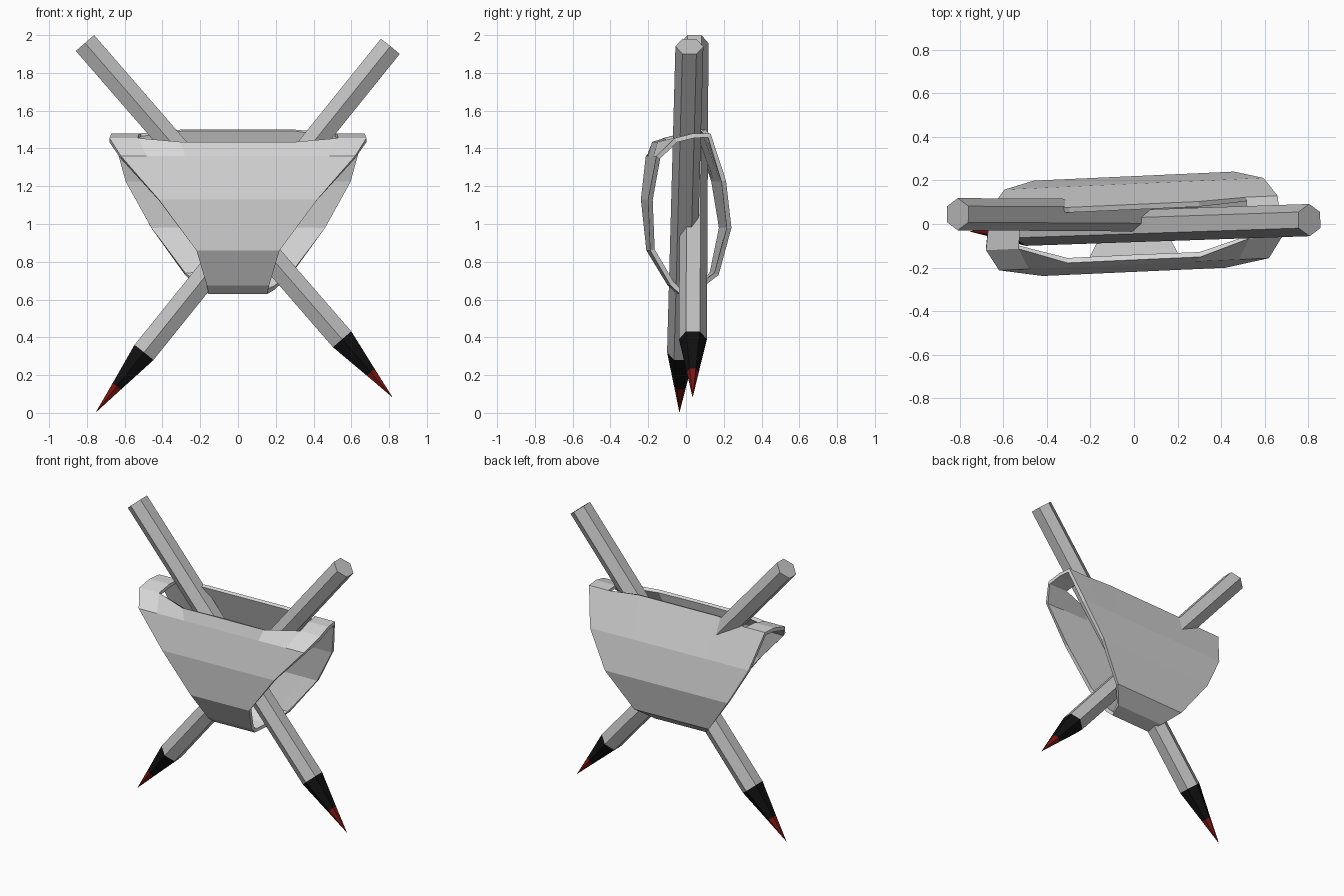
import bpy, bmesh, math
from mathutils import Vector

if "Cube" in bpy.data.objects:
    bpy.data.objects.remove(bpy.data.objects["Cube"])


def material(name, rgb):
    m = bpy.data.materials.new(name)
    m.diffuse_color = (*rgb, 1)
    m.use_nodes = True
    m.node_tree.nodes["Principled BSDF"].inputs["Base Color"].default_value = m.diffuse_color
    return m


CLOTH = material("pale grey cloth", (0.68, 0.68, 0.68))
SHAFT = material("grey shaft", (0.52, 0.52, 0.52))
BLACK = material("black", (0.005, 0.005, 0.005))
RED = material("dark red", (0.2, 0.008, 0.006))


def finish(name, bm, mats):
    me = bpy.data.meshes.new(name)
    bm.to_mesh(me)
    bm.free()
    for m in mats:
        me.materials.append(m)
    ob = bpy.data.objects.new(name, me)
    bpy.context.collection.objects.link(ob)
    return ob


# Hexagonal stake: shaft, black cone, red point
def stake(name, tip, end, r=0.074):
    tip, end = Vector(tip), Vector(end)
    axis = (end - tip).normalized()
    side = axis.cross(Vector((0, 1, 0))).normalized()
    front = side.cross(axis)
    bm = bmesh.new()
    rings = []
    for dist, rad in (((end - tip).length, r), (0.41, r), (0.18, 0.032)):
        c = tip + axis * dist
        rings.append([bm.verts.new(c + front * rad * math.cos(k * math.pi / 3)
                                   + side * rad * math.sin(k * math.pi / 3))
                      for k in range(6)])
    bm.faces.new(rings[0])
    for n in range(2):
        for k in range(6):
            q = (k + 1) % 6
            f = bm.faces.new((rings[n][k], rings[n][q], rings[n + 1][q], rings[n + 1][k]))
            f.material_index = n
    point = bm.verts.new(tip)
    for k in range(6):
        f = bm.faces.new((rings[2][k], rings[2][(k + 1) % 6], point))
        f.material_index = 2
    bmesh.ops.recalc_face_normals(bm, faces=bm.faces)
    return finish(name, bm, (SHAFT, BLACK, RED))


stake("stake_rising_right", (-0.755, -0.035, 0.0), (0.806, 0.018, 1.94))
stake("stake_rising_left", (0.82, 0.035, 0.08), (-0.81, 0.045, 1.958))

# Cloth sling: closed loop of rows (y, z, half width), open at both sides
rows = [(-0.04, 0.63, 0.155), (-0.09, 0.675, 0.165), (-0.2, 0.86, 0.22),
        (-0.22, 1.13, 0.42), (-0.185, 1.36, 0.62), (-0.09, 1.455, 0.68),
        (0.01, 1.48, 0.67), (0.10, 1.48, 0.66), (0.185, 1.23, 0.595),
        (0.22, 0.98, 0.46), (0.16, 0.73, 0.28), (0.06, 0.65, 0.19)]
cols = [-1, -0.78, -0.45, 0, 0.45, 0.78, 1]
FRONT_RIM, MID, BACK_RIM = 5, 6, 7

bm = bmesh.new()
grid = []
for i, (y, z, w) in enumerate(rows):
    line = []
    for f in cols:
        yy, zz = y, z
        if abs(f) < 0.5 and i == FRONT_RIM:      # mouth widens in the middle
            yy, zz = -0.165, 1.435
        if abs(f) < 0.5 and i == BACK_RIM:
            yy, zz = 0.09, 1.5
        x = f * w
        line.append(bm.verts.new((x, yy + 0.045 * x, zz)))
    grid.append(line)
for i in range(len(rows)):
    a, b = grid[i], grid[(i + 1) % len(rows)]
    for j in range(len(cols) - 1):
        if i in (FRONT_RIM, MID) and 0 < j < len(cols) - 2:
            continue                             # mouth opening
        bm.faces.new((a[j], a[j + 1], b[j + 1], b[j]))
loose = [v for v in bm.verts if not v.link_faces]
bmesh.ops.delete(bm, geom=loose, context='VERTS')
sling = finish("cloth_sling", bm, (CLOTH,))
mod = sling.modifiers.new("thickness", 'SOLIDIFY')
mod.thickness = 0.025
mod.offset = -1
